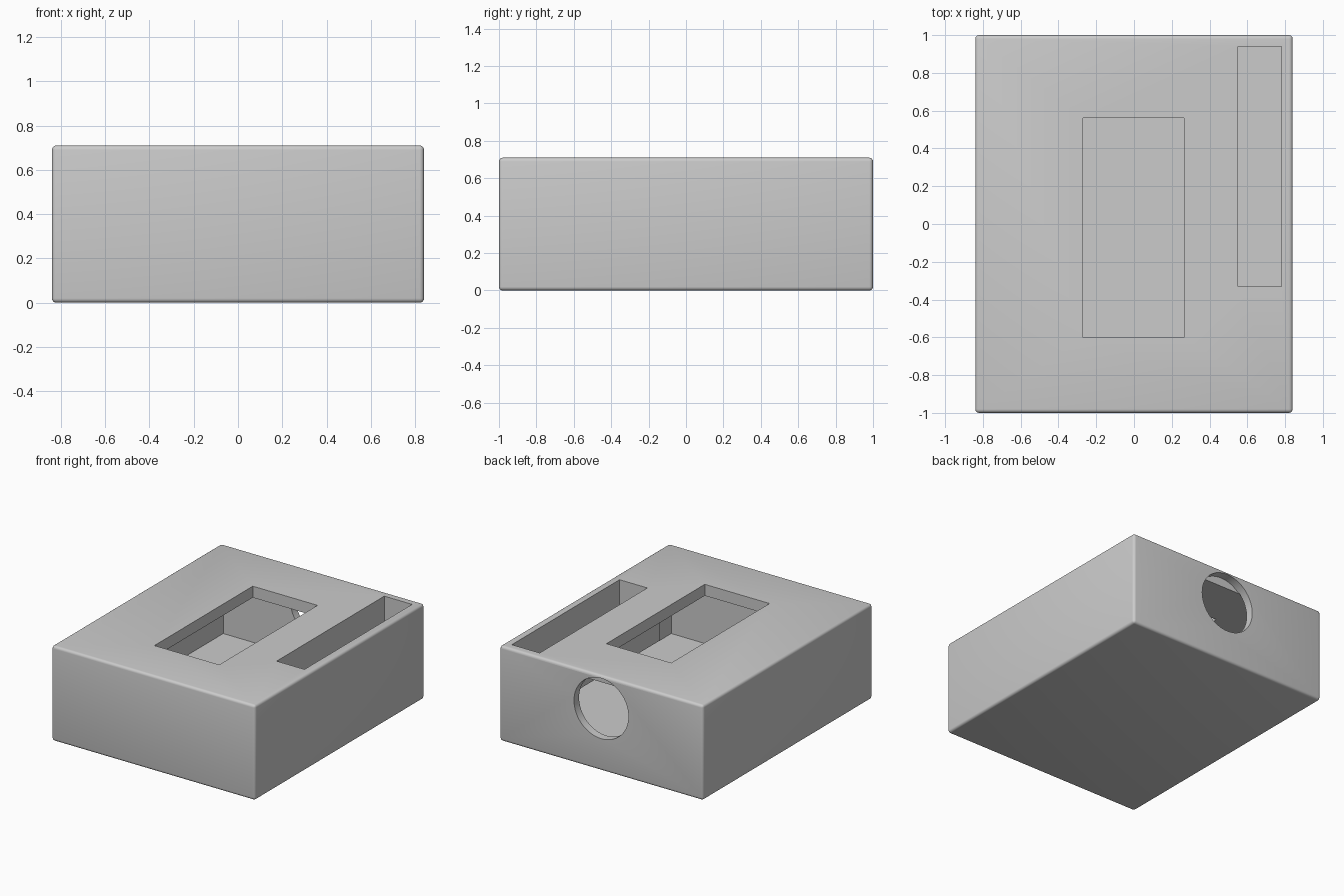
import bpy
import bmesh
from mathutils import Matrix, Vector

if "Cube" in bpy.data.objects:
    bpy.data.objects.remove(bpy.data.objects["Cube"], do_unlink=True)

# Single grey plastic
grey = bpy.data.materials.new("light_grey")
grey.use_nodes = True
colour = (0.6, 0.6, 0.6, 1)
grey.diffuse_color = colour
grey.node_tree.nodes["Principled BSDF"].inputs["Base Color"].default_value = colour


def finish(name, bm):
    mesh = bpy.data.meshes.new(name)
    bm.to_mesh(mesh)
    bm.free()
    mesh.materials.append(grey)
    obj = bpy.data.objects.new(name, mesh)
    bpy.context.collection.objects.link(obj)
    return obj


def box(name, low, high, bevel=0):
    low, high = Vector(low), Vector(high)
    bm = bmesh.new()
    bmesh.ops.create_cube(bm, size=1)
    bmesh.ops.scale(bm, vec=high - low, verts=bm.verts)
    bmesh.ops.translate(bm, vec=(low + high) / 2, verts=bm.verts)
    if bevel:
        bmesh.ops.bevel(bm, geom=bm.edges[:], offset=bevel, segments=4,
                        profile=0.5, affect='EDGES')
    return finish(name, bm)


def combine(target, tool, operation):
    mod = target.modifiers.new(tool.name, 'BOOLEAN')
    mod.operation = operation
    mod.solver = 'EXACT'
    mod.object = tool
    bpy.context.view_layer.objects.active = target
    bpy.ops.object.modifier_apply(modifier=mod.name)
    bpy.data.objects.remove(tool, do_unlink=True)


# Rounded outer case with a hollow interior
WALL, FLOOR, CEILING, TOP = 0.06, 0.075, 0.625, 0.71
case = box("case", (-0.84, -1, 0), (0.84, 1, TOP), bevel=0.02)
combine(case, box("cavity", (WALL - 0.84, WALL - 1, FLOOR),
                  (0.84 - WALL, 1 - WALL, CEILING)), 'DIFFERENCE')

# Side pocket hanging from the lid, then its slot
combine(case, box("pocket", (0.49, -0.39, 0.31), (0.81, 0.97, 0.67)), 'UNION')
combine(case, box("slot", (0.55, -0.33, 0.36), (0.78, 0.94, 0.8)), 'DIFFERENCE')

# Rectangular window through the lid
combine(case, box("window", (-0.27, -0.6, 0.5), (0.265, 0.56, 0.8)), 'DIFFERENCE')

# Round port through the back wall
bm = bmesh.new()
bmesh.ops.create_cone(bm, cap_ends=True, segments=64, radius1=0.225,
                      radius2=0.225, depth=0.16)
bmesh.ops.rotate(bm, matrix=Matrix.Rotation(1.5707963, 3, 'X'), verts=bm.verts)
bmesh.ops.translate(bm, vec=(0, 1.015, 0.465), verts=bm.verts)
combine(case, finish("port", bm), 'DIFFERENCE')

# Smooth rounded edges, crisp cut edges
bpy.ops.object.select_all(action='DESELECT')
case.select_set(True)
bpy.context.view_layer.objects.active = case
bpy.ops.object.shade_smooth_by_angle(angle=0.6)
